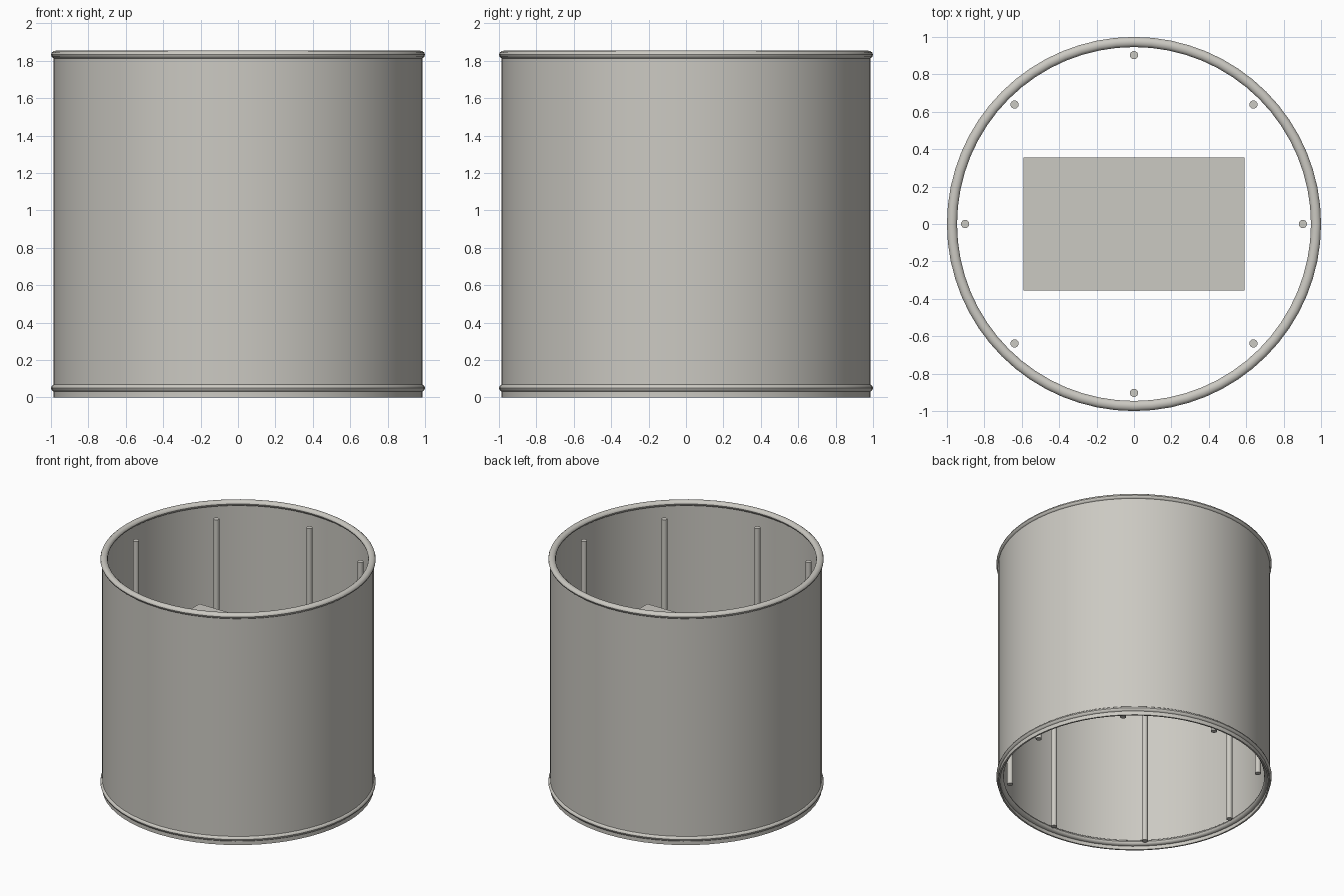
import bpy, bmesh, math

cube = bpy.data.objects.get("Cube")
if cube:
    bpy.data.objects.remove(cube, do_unlink=True)

# One warm grey for every part
grey = bpy.data.materials.new("warm_grey")
grey.use_nodes = True
colour = (0.6, 0.585, 0.54, 1)
grey.diffuse_color = colour
grey.node_tree.nodes["Principled BSDF"].inputs["Base Color"].default_value = colour

SEGMENTS = 64


def finish(name, bm, smooth=True):
    bmesh.ops.recalc_face_normals(bm, faces=bm.faces)
    mesh = bpy.data.meshes.new(name)
    bm.to_mesh(mesh)
    bm.free()
    mesh.materials.append(grey)
    obj = bpy.data.objects.new(name, mesh)
    bpy.context.collection.objects.link(obj)
    if smooth:
        bpy.ops.object.select_all(action="DESELECT")
        obj.select_set(True)
        bpy.context.view_layer.objects.active = obj
        bpy.ops.object.shade_smooth_by_angle(angle=math.radians(35))
    return obj


def ring(name, profile):
    """Revolve a closed (radius, height) profile around z."""
    bm = bmesh.new()
    loops = []
    for i in range(SEGMENTS):
        a = math.tau * i / SEGMENTS
        loops.append([bm.verts.new((r * math.cos(a), r * math.sin(a), z))
                      for r, z in profile])
    n = len(profile)
    for i in range(SEGMENTS):
        this, after = loops[i], loops[(i + 1) % SEGMENTS]
        for j in range(n):
            k = (j + 1) % n
            bm.faces.new((this[j], after[j], after[k], this[k]))
    return finish(name, bm)


def hoop(name, z):
    """Rounded band gripping the shell edge."""
    sides = 12
    profile = [(0.973 + 0.027 * math.cos(math.tau * i / sides),
                z + 0.022 * math.sin(math.tau * i / sides)) for i in range(sides)]
    return ring(name, profile)


# Open cylindrical shell and its two hoops
ring("shell", [(0.986, 0), (0.986, 1.84), (0.974, 1.84), (0.974, 0)])
hoop("lower_hoop", 0.05)
hoop("upper_hoop", 1.832)

# Eight upright rods just inside the shell
ROD_BOTTOM, ROD_TOP = 0.03, 1.74
for i in range(8):
    a = math.tau * i / 8
    bm = bmesh.new()
    bmesh.ops.create_cone(bm, cap_ends=True, segments=16, radius1=0.022,
                          radius2=0.022, depth=ROD_TOP - ROD_BOTTOM)
    centre = (0.903 * math.cos(a), 0.903 * math.sin(a), (ROD_BOTTOM + ROD_TOP) / 2)
    bmesh.ops.translate(bm, verts=bm.verts, vec=centre)
    finish(f"rod_{i + 1}", bm)

# Flat rectangular plate held in the middle
bm = bmesh.new()
bmesh.ops.create_cube(bm, size=1)
bmesh.ops.scale(bm, verts=bm.verts, vec=(1.18, 0.71, 0.04))
bmesh.ops.translate(bm, verts=bm.verts, vec=(0, 0, 1.16))
finish("centre_plate", bm, smooth=False)
